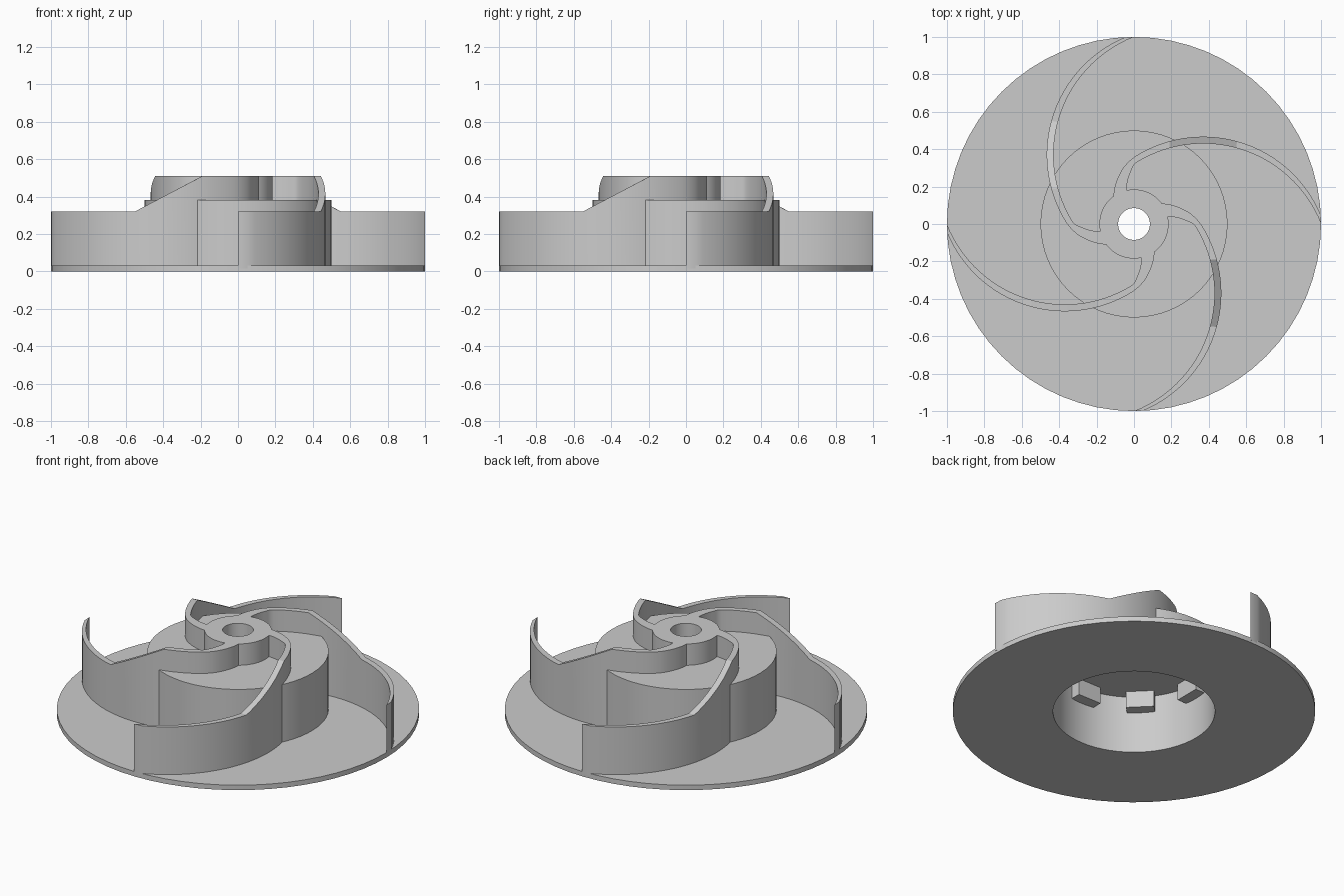
import bpy, bmesh, math
from mathutils import Matrix, Vector

if "Cube" in bpy.data.objects:
    bpy.data.objects.remove(bpy.data.objects["Cube"], do_unlink=True)

grey = bpy.data.materials.new("plain grey")
grey.use_nodes = True
grey.diffuse_color = (0.6, 0.6, 0.6, 1)
grey.node_tree.nodes["Principled BSDF"].inputs["Base Color"].default_value = (0.6, 0.6, 0.6, 1)


def finish(bm, name, smooth=True):
    bmesh.ops.recalc_face_normals(bm, faces=bm.faces)
    mesh = bpy.data.meshes.new(name)
    bm.to_mesh(mesh)
    bm.free()
    obj = bpy.data.objects.new(name, mesh)
    bpy.context.collection.objects.link(obj)
    mesh.materials.append(grey)
    bpy.ops.object.select_all(action="DESELECT")
    obj.select_set(True)
    bpy.context.view_layer.objects.active = obj
    if smooth:
        bpy.ops.object.shade_smooth_by_angle(angle=math.radians(30))
    return obj


def lathe(name, profile, sides=64):
    bm = bmesh.new()
    rings = []
    for i in range(sides):
        a = math.tau * i / sides
        rings.append([bm.verts.new((r * math.cos(a), r * math.sin(a), z)) for r, z in profile])
    n = len(profile)
    for i, ring in enumerate(rings):
        following = rings[(i + 1) % sides]
        for k in range(n):
            m = (k + 1) % n
            bm.faces.new((ring[k], ring[m], following[m], following[k]))
    return finish(bm, name)


# Back plate, hub and bored boss, hollow underneath
lathe("hub_and_back_plate", [
    (0.085, 0.51), (0.185, 0.51), (0.185, 0.38), (0.5, 0.38), (0.5, 0.03),
    (1, 0.03), (1, 0), (0.447, 0), (0.447, 0.35), (0.085, 0.35)])


# Swept blades: two arcs that hook into the boss
def arc(cx, cy, radius, start):
    stops = [(start, 74.7, 14), (74.7, 105.3, 10), (105.3, 122, 6)]
    angles = [a + (b - a) * i / n for a, b, n in stops for i in range(n)] + [122]
    return [(cx + radius * math.cos(math.radians(t)), cy + radius * math.sin(math.radians(t)))
            for t in angles]


def hook(points, steps=4):
    """Smooth curve through the points, after the first two."""
    p = [Vector(q) for q in points]
    p.append(p[-1] * 2 - p[-2])
    out = []
    for a, b, c, d in zip(p, p[1:], p[2:], p[3:]):
        for i in range(1, steps + 1):
            t = i / steps
            v = b * 2 + (c - a) * t + (a * 2 - b * 5 + c * 4 - d) * t**2 + (b * 3 - a - c * 3 + d) * t**3
            out.append(tuple(v / 2))
    return out


outer = arc(0.37, -0.214, 0.681, 22.8)
inner = arc(0.37, -0.247, 0.677, 21.4)
outer += hook(outer[-4::3] + [(-0.05, 0.31), (-0.085, 0.25), (-0.105, 0.19), (-0.11, 0.14)])
inner += hook(inner[-4::3] + [(-0.015, 0.285), (-0.033, 0.235), (-0.04, 0.185), (-0.04, 0.14)])


def blade_top(x):
    return 0.51 - 0.19 * min(1, max(0, (x - 0.19) / 0.36))


bm = bmesh.new()
for quarter in range(4):
    turn = Matrix.Rotation(quarter * math.pi / 2, 4, "Z")
    sections = []
    for (ox, oy), (ix, iy) in zip(outer, inner):
        z = blade_top((ox + ix) / 2)
        corners = [(ox, oy, 0.015), (ox, oy, z), (ix, iy, z), (ix, iy, 0.015)]
        sections.append([bm.verts.new(turn @ Vector(c)) for c in corners])
    for s, t in zip(sections, sections[1:]):
        for k in range(4):
            m = (k + 1) % 4
            bm.faces.new((s[k], s[m], t[m], t[k]))
    bm.faces.new(sections[0])
    bm.faces.new(sections[-1])
blades = finish(bm, "blades", smooth=False)

# Trim the blades clear of the hollow under the hub
bm = bmesh.new()
bmesh.ops.create_cone(bm, cap_ends=True, segments=64, radius1=0.47, radius2=0.47, depth=0.56,
                      matrix=Matrix.Translation((0, 0, 0.085)))
cutter = finish(bm, "hollow_cutter", smooth=False)
cutter.hide_render = True
trim = blades.modifiers.new("trim", "BOOLEAN")
trim.operation = "DIFFERENCE"
trim.solver = "EXACT"
trim.object = cutter
bpy.context.view_layer.objects.active = blades
bpy.ops.object.modifier_apply(modifier="trim")
bpy.data.objects.remove(cutter, do_unlink=True)
blades.select_set(True)
bpy.ops.object.shade_smooth_by_angle(angle=math.radians(24))

# Ring of drive lugs inside the hollow
bm = bmesh.new()
for i in range(8):
    place = (Matrix.Rotation(i * math.tau / 8, 4, "Z") @ Matrix.Translation((0.42, 0, 0.305))
             @ Matrix.Diagonal((0.08, 0.155, 0.11, 1)))
    bmesh.ops.create_cube(bm, size=1, matrix=place)
finish(bm, "drive_lugs", smooth=False)
